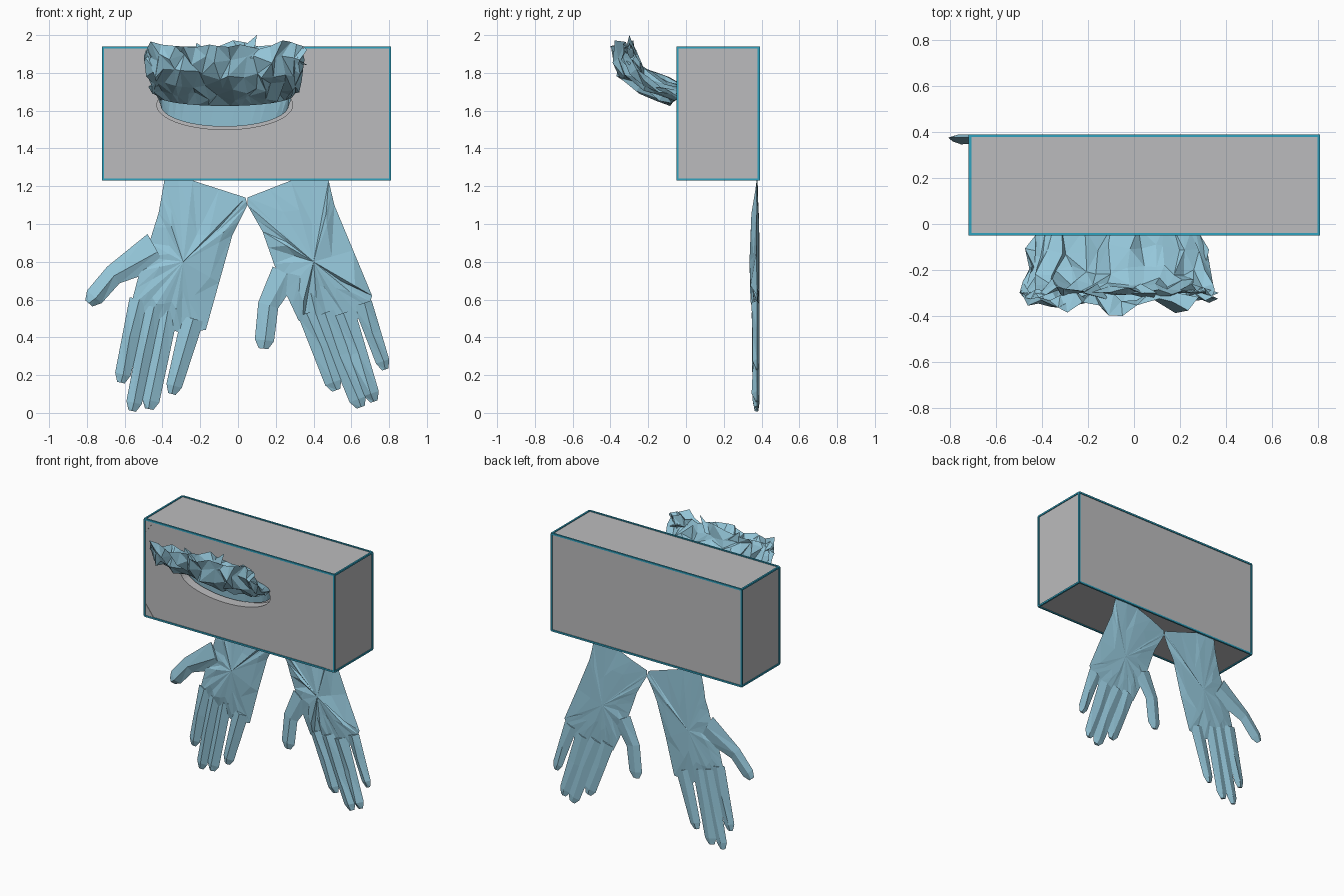
import bpy, bmesh, math, random
from mathutils import Vector

random.seed(4)
if "Cube" in bpy.data.objects:
    bpy.data.objects.remove(bpy.data.objects["Cube"])


def material(name, rgb):
    m = bpy.data.materials.new(name)
    m.use_nodes = True
    m.diffuse_color = (*rgb, 1)
    m.node_tree.nodes["Principled BSDF"].inputs["Base Color"].default_value = (*rgb, 1)
    return m


GREY = material("card grey", (0.5, 0.5, 0.51))
BLUE = material("glove blue", (0.3, 0.57, 0.7))
TEAL = material("trim teal", (0.03, 0.36, 0.52))


def finish(name, bm, mat):
    bmesh.ops.recalc_face_normals(bm, faces=bm.faces)
    mesh = bpy.data.meshes.new(name)
    bm.to_mesh(mesh)
    bm.free()
    mesh.materials.append(mat)
    ob = bpy.data.objects.new(name, mesh)
    bpy.context.collection.objects.link(ob)
    return ob


def add_block(bm, low, high):
    low, high = Vector(low), Vector(high)
    verts = bmesh.ops.create_cube(bm, size=1)["verts"]
    for v in verts:
        v.co = (low + high) / 2 + v.co * (high - low)


def jitter(amount):
    return random.uniform(-amount, amount)


# Carton with an oval opening in the front
LOW, HIGH = (-0.715, -0.045, 1.235), (0.805, 0.385, 1.935)
HOLE_X, HOLE_Z = -0.07, 1.63
bm = bmesh.new()
add_block(bm, LOW, HIGH)
carton = finish("carton", bm, GREY)

bpy.ops.mesh.primitive_cylinder_add(vertices=48, radius=1, depth=0.16,
                                    location=(HOLE_X, LOW[1], HOLE_Z),
                                    rotation=(math.pi / 2, 0, 0))
cutter = bpy.context.object
cutter.scale = (0.36, 0.13, 1)
cutter.hide_render = True
cutter.data.materials.append(GREY)
mod = carton.modifiers.new("opening", "BOOLEAN")
mod.operation, mod.solver, mod.object = "DIFFERENCE", "EXACT", cutter
bpy.context.view_layer.objects.active = carton
bpy.ops.object.modifier_apply(modifier=mod.name)
bpy.data.objects.remove(cutter)

# Coloured trim along all twelve carton edges
bm = bmesh.new()
for axis in range(3):
    b, c = [i for i in range(3) if i != axis]
    for end_b in (LOW, HIGH):
        for end_c in (LOW, HIGH):
            start, stop = list(LOW), list(HIGH)
            for i, end in ((b, end_b), (c, end_c)):
                start[i], stop[i] = end[i] - 0.006, end[i] + 0.006
            add_block(bm, start, stop)
finish("carton_trim", bm, TEAL)

# Small folded tabs in the front corners
bm = bmesh.new()
for x, sx in ((LOW[0], 1), (HIGH[0], -1)):
    for z, sz in ((LOW[2], 1), (HIGH[2], -1)):
        shape = ((x, z), (x + 0.075 * sx, z), (x, z + 0.1 * sz))
        face = bm.faces.new([bm.verts.new((px, LOW[1], pz)) for px, pz in shape])
        moved = bmesh.ops.extrude_face_region(bm, geom=[face])["geom"]
        for v in moved:
            if isinstance(v, bmesh.types.BMVert):
                v.co.y -= 0.003
finish("corner_tabs", bm, GREY)

# Crumpled gloves pulled out of the opening: y, z, half width, half thickness
PATH = [(0.0, 1.63, 0.34, 0.115), (-0.05, 1.68, 0.36, 0.065),
        (-0.13, 1.71, 0.38, 0.06), (-0.21, 1.75, 0.39, 0.06),
        (-0.28, 1.81, 0.40, 0.06), (-0.31, 1.88, 0.41, 0.05),
        (-0.31, 1.94, 0.42, 0.045), (-0.3, 1.87, 0.36, 0.015)]
SIDES = 38
bm = bmesh.new()
rings = []
for i, (y, z, wide, thick) in enumerate(PATH):
    before, after = PATH[max(i - 1, 0)], PATH[min(i + 1, len(PATH) - 2)]
    along = Vector((0, after[0] - before[0], after[1] - before[1])).normalized()
    across = Vector((0, along.z, -along.y)) if i else Vector((0, 0, -1))
    crumple = 0.026 if i > 1 else 0.0
    ring = []
    for k in range(SIDES):
        a = math.tau * k / SIDES
        u = math.cos(a)
        lobe = abs(math.cos(1.5 * math.pi * u)) if i > 1 else 1
        p = Vector((HOLE_X + wide * u, y, z))
        p += across * thick * math.sin(a) * (0.55 + 0.45 * lobe)
        if i > 2:
            p.y -= 0.025 * (1 - u * u) * lobe
            p.z += 0.02 * (lobe - 0.5)
        p += Vector([jitter(crumple) for _ in range(3)])
        ring.append(bm.verts.new(p))
    rings.append(ring)
for r, s in zip(rings, rings[1:]):
    for k in range(SIDES):
        n = (k + 1) % SIDES
        if random.random() < 0.5:
            bm.faces.new((r[k], r[n], s[n]))
            bm.faces.new((r[k], s[n], s[k]))
        else:
            bm.faces.new((r[k], r[n], s[k]))
            bm.faces.new((r[n], s[n], s[k]))
# Pointed flaps on the rim
for x, tip_x, tip_z in ((0.03, 0.1, 2.0), (-0.16, -0.22, 1.96), (0.25, 0.37, 1.84)):
    base = [(x - 0.07, -0.3, 1.88), (x + 0.05, -0.33, 1.88), (x, -0.26, 1.9)]
    a, b, c = [bm.verts.new(p) for p in base]
    tip = bm.verts.new((tip_x, -0.3, tip_z))
    for pair in ((a, b), (b, c), (c, a)):
        bm.faces.new((*pair, tip))
finish("crumpled_gloves", bm, BLUE)

# Flat gloves hanging behind
EDGE_Y, FRONT_Y, BACK_Y = 0.376, 0.352, 0.389


def add_palm(bm, outline, centre):
    """Creased fan of facets over the palm outline, front and back."""
    cx, cz = centre
    count = len(outline)
    rim, front, back = [], [], []
    for i, (x, z) in enumerate(outline):
        nx, nz = outline[(i + 1) % count]
        for t in (0, 0.5):
            px, pz = x + (nx - x) * t, z + (nz - z) * t
            rim.append(bm.verts.new((px, EDGE_Y + jitter(0.004), pz)))
            f = random.uniform(0.35, 0.75)
            qx, qz = cx + (px - cx) * f, cz + (pz - cz) * f
            front.append(bm.verts.new((qx, FRONT_Y + jitter(0.011), qz)))
            back.append(bm.verts.new((qx, BACK_Y - abs(jitter(0.009)), qz)))
    for layer, y in ((front, FRONT_Y - 0.016), (back, BACK_Y)):
        mid = bm.verts.new((cx, y, cz))
        for k in range(len(rim)):
            n = (k + 1) % len(rim)
            bm.faces.new((layer[k], layer[n], mid))
            bm.faces.new((rim[k], rim[n], layer[n]))
            bm.faces.new((rim[k], layer[n], layer[k]))


def add_finger(bm, joints):
    """Flat tapered finger through joints (x, z, width), rounded at the tip."""
    pts = [Vector(j) for j in joints]
    last, tip = pts[-2], pts[-1]
    if len(pts) == 2:
        pts.insert(1, last.lerp(tip, 0.45))
    length = (tip - last).xy.length
    near = last.lerp(tip, 1 - 0.045 / length)
    pts.insert(-1, near)
    pts[-1] = Vector((tip.x, tip.y, tip.z * 0.5))
    loops = []
    for i, p in enumerate(pts):
        d = (pts[min(i + 1, len(pts) - 1)] - pts[max(i - 1, 0)]).xy.normalized()
        side = Vector((-d.y, d.x)) * p.z / 2
        ridge = jitter(0.2)
        low = 0.012 if i == len(pts) - 1 else 0
        loops.append([bm.verts.new(c) for c in (
            (p.x - side.x, EDGE_Y, p.y - side.y),
            (p.x + side.x * ridge, FRONT_Y + low + jitter(0.006), p.y + side.y * ridge),
            (p.x + side.x, EDGE_Y, p.y + side.y),
            (p.x - side.x * ridge, BACK_Y - low / 2, p.y - side.y * ridge))])
    for r, s in zip(loops, loops[1:]):
        for k in range(4):
            n = (k + 1) % 4
            bm.faces.new((r[k], r[n], s[n]))
            bm.faces.new((r[k], s[n], s[k]))
    bm.faces.new(loops[0])
    bm.faces.new(loops[-1])


def glove(name, outline, centre, fingers):
    bm = bmesh.new()
    add_palm(bm, outline, centre)
    for joints in fingers:
        add_finger(bm, joints)
    finish(name, bm, BLUE)


glove("right_glove",
      [(-.39, 1.23), (-.24, 1.23), (.04, 1.14), (.05, 1.1), (-.03, .94), (-.17, .44),
       (-.3, .42), (-.39, .46), (-.48, .5), (-.57, .56), (-.52, .75), (-.47, .9),
       (-.42, 1.06)], (-.29, .8),
      [[(-.52, .6, .11), (-.62, .16, .08)],
       [(-.44, .56, .11), (-.56, .01, .08)],
       [(-.37, .54, .11), (-.47, .02, .09)],
       [(-.24, .5, .12), (-.35, .1, .08)],
       [(-.43, .86, .2), (-.66, .73, .11), (-.79, .58, .1)]])

glove("left_glove",
      [(.05, 1.14), (.28, 1.23), (.48, 1.23), (.51, 1.1), (.71, .62), (.69, .56),
       (.6, .46), (.48, .48), (.37, .46), (.32, .49), (.25, .64), (.19, .79),
       (.13, .96), (.05, 1.1)], (.4, .8),
      [[(.37, .53, .11), (.52, .12, .09)],
       [(.46, .53, .12), (.65, .03, .09)],
       [(.56, .53, .12), (.72, .06, .08)],
       [(.66, .58, .1), (.78, .23, .07)],
       [(.25, .74, .15), (.16, .57, .11), (.135, .34, .1)]])
